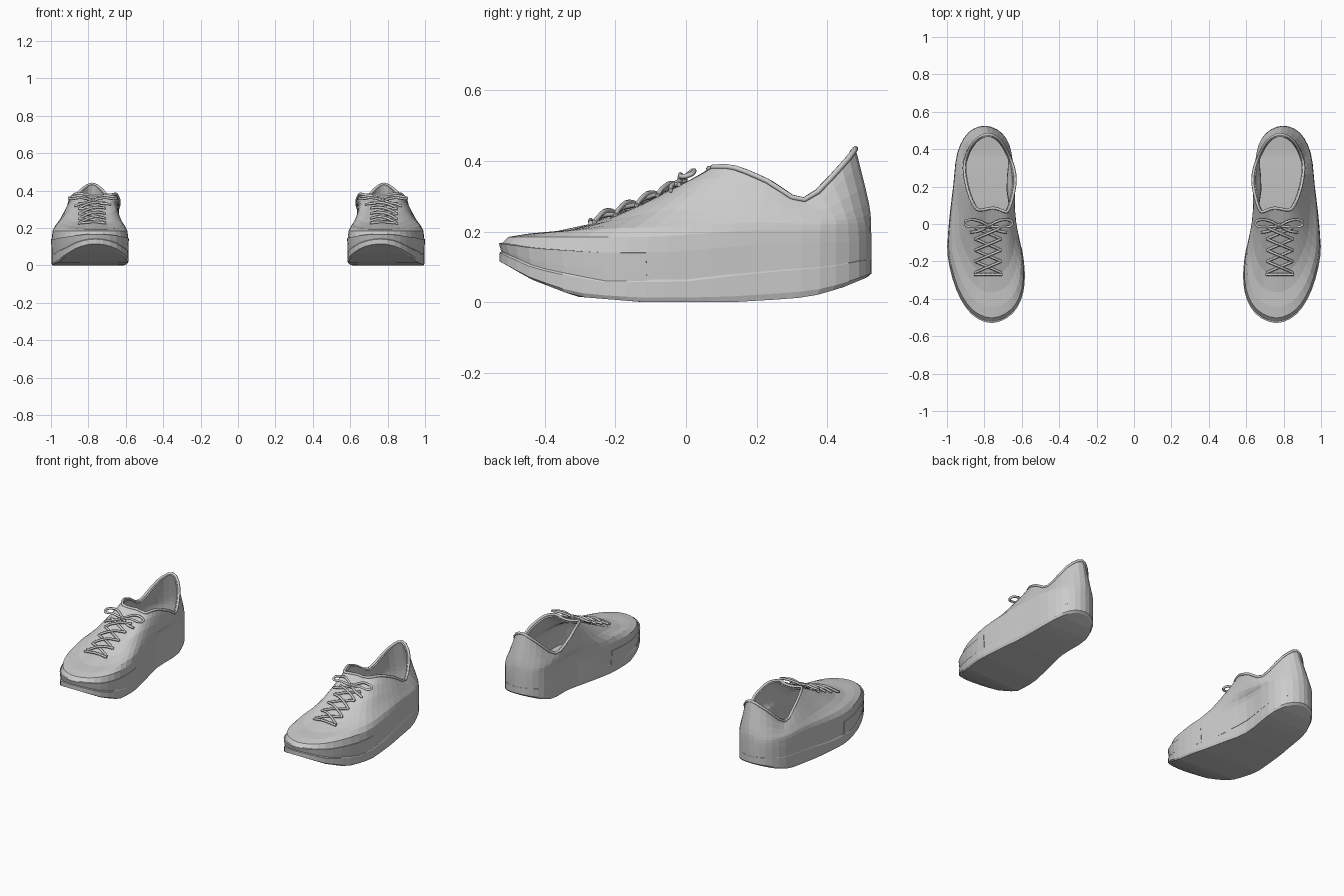
import bpy, bmesh
from mathutils import Vector
from mathutils.bvhtree import BVHTree

if "Cube" in bpy.data.objects:
    bpy.data.objects.remove(bpy.data.objects["Cube"])


def spline(p0, p1, p2, p3, t):
    return 0.5 * (2 * p1 + (p2 - p0) * t + (2 * p0 - 5 * p1 + 4 * p2 - p3) * t * t
                  + (3 * p1 - p0 - 3 * p2 + p3) * t ** 3)


def smooth(pts, n, closed):
    """Catmull-Rom curve through pts, n steps per span."""
    pts, m, out = [Vector(p) for p in pts], len(pts), []
    for i in range(m if closed else m - 1):
        idx = [i - 1, i, i + 1, i + 2]
        idx = [k % m if closed else min(max(k, 0), m - 1) for k in idx]
        out += [spline(*[pts[k] for k in idx], s / n) for s in range(n)]
    return out if closed else out + [pts[-1]]


def height(table, y):
    """Piecewise linear height along the shoe."""
    for (a, za), (b, zb) in zip(table, table[1:]):
        if y <= b:
            return za + (zb - za) * max(0, y - a) / (b - a)
    return table[-1][1]


def loft(name, rings, closed=True, cap=False, thickness=0):
    bm = bmesh.new()
    vs = [[bm.verts.new(p) for p in r] for r in rings]
    n = len(rings[0])
    for a, b in zip(vs, vs[1:]):
        for i in range(n if closed else n - 1):
            k = (i + 1) % n
            bm.faces.new((a[i], a[k], b[k], b[i]))
    if cap:  # crosswise strips over the lowest and highest ring
        for r in (vs[0], vs[-1]):
            for i in range(n // 2):
                quad = [r[i], r[i + 1], r[n - i - 1], r[(n - i) % n]]
                bm.faces.new(list(dict.fromkeys(quad)))
        bmesh.ops.recalc_face_normals(bm, faces=bm.faces)
    return finish(name, bm, thickness)


def finish(name, bm, thickness=0):
    me = bpy.data.meshes.new(name)
    bm.to_mesh(me)
    bm.free()
    ob = bpy.data.objects.new(name, me)
    bpy.context.collection.objects.link(ob)
    if thickness:
        mod = ob.modifiers.new("thickness", 'SOLIDIFY')
        mod.thickness, mod.offset = thickness, -1
    ob.modifiers.new("pair", 'MIRROR').use_mirror_merge = False
    return ob


def tube(name, pts, r, closed=False):
    cu = bpy.data.curves.new(name, 'CURVE')
    cu.dimensions, cu.bevel_depth, cu.bevel_resolution = '3D', r, 1
    cu.use_fill_caps = True
    sp = cu.splines.new('POLY')
    sp.points.add(len(pts) - 1)
    for q, p in zip(sp.points, pts):
        q.co = (*p, 1)
    sp.use_cyclic_u = closed
    ob = bpy.data.objects.new(name, cu)
    bpy.context.collection.objects.link(ob)
    ob.modifiers.new("pair", 'MIRROR').use_mirror_merge = False
    return ob


# Rings run toe centre -> outer side -> heel -> inner side
OUTLINE = [(.76, -.528), (.87, -.48), (.95, -.35), (.995, -.17), (.99, 0), (.967, .2),
           (.945, .38), (.885, .49), (.795, .525), (.705, .485), (.658, .38), (.668, .18),
           (.63, 0), (.59, -.2), (.592, -.36), (.65, -.478)]
MIDDLE = [(.765, -.27, .222), (.82, -.255, .222), (.875, -.2, .235), (.925, -.08, .255),
          (.94, .06, .26), (.945, .21, .255), (.93, .38, .24), (.88, .475, .26),
          (.79, .518, .28), (.70, .47, .26), (.655, .38, .24), (.64, .2, .255),
          (.635, .06, .265), (.635, -.08, .26), (.66, -.2, .238), (.705, -.255, .222)]
COLLAR = [(.755, .085, .375), (.79, .08, .375), (.82, .075, .38), (.845, .085, .383),
          (.875, .14, .38), (.90, .23, .343), (.905, .335, .29), (.855, .44, .385),
          (.78, .48, .435), (.71, .44, .385), (.655, .335, .29), (.635, .24, .338),
          (.65, .14, .38), (.675, .07, .378), (.70, .07, .378), (.725, .08, .375)]
SOLE_LOW = [(-.53, .11), (-.45, .065), (-.32, .016), (-.12, 0), (.13, 0), (.27, .008),
            (.36, .015), (.45, .04), (.525, .07)]
SOLE_HIGH = [(-.53, .145), (-.43, .1), (-.33, .08), (-.23, .062), (0, .065), (.15, .085),
             (.3, .1), (.4, .107), (.5, .125), (.525, .125)]
CREASE = [(-.5, .185), (-.1, .185), (.2, .205), (.5, .205)]

STEPS = 3
outline = smooth([(x, y, 0) for x, y in OUTLINE], STEPS, True)
middle = smooth(MIDDLE, STEPS, True)
collar = smooth(COLLAR, STEPS, True)
centre = Vector((.785, 0, 0))


def sole_ring(scale, frac):
    out = []
    for p in outline:
        lo, hi = height(SOLE_LOW, p.y), height(SOLE_HIGH, p.y)
        q = centre + (p - centre) * scale
        q.z = lo + (hi - lo) * frac
        out.append(q)
    return out


# Rocker sole with a slightly tucked bottom edge
loft("sole", [sole_ring(.975, 0), sole_ring(1, .2), sole_ring(1, .9),
              sole_ring(.985, 1), sole_ring(.95, 1)], cap=True)

# Upper: each spoke climbs from sole through crease and middle to collar
spokes = []
for p, m, c in zip(outline, middle, collar):
    base = p.lerp(m, .07)
    base.z = height(SOLE_HIGH, p.y) - .012
    crease = p.lerp(m, .1)
    crease.z = height(CREASE, p.y)
    spokes.append(smooth([base, crease, m, c], 3, False))
rings = [list(r) for r in zip(*spokes)]
upper = loft("upper", rings, thickness=.014)

# Toe bumper band around the front
half = 10
band = [[centre + (r[i] - centre) * 1.015 for i in range(-half, half + 1)] for r in rings[:3]]
for row, src in zip(band, rings):
    for q, i in zip(row, range(-half, half + 1)):
        q.z = src[i].z
loft("toe_bumper", band, closed=False, thickness=.008)

# Rolled edge around the foot opening
tube("collar_binding", collar, .008, True)

# Laces lie on the upper
bm = bmesh.new()
bm.from_mesh(upper.data)
surface = BVHTree.FromBMesh(bm)
bm.free()


def on_top(x, y, lift):
    hit = surface.ray_cast(Vector((x, y, 1)), Vector((0, 0, -1)))[0]
    return Vector((x, y, (hit.z if hit else .36) + lift))


def lace(name, a, b, bump):
    pts = []
    for k in range(7):
        t = k / 6
        lift = .007 + bump * 4 * t * (1 - t)
        pts.append(on_top(a[0] + (b[0] - a[0]) * t, a[1] + (b[1] - a[1]) * t, lift))
    tube(name, pts, .007)


LEFT, RIGHT, PITCH = .71, .85, .06
lace("lace_bar", (LEFT - .005, -.27), (RIGHT + .005, -.27), .004)
for k in range(4):
    y0, y1 = -.26 + k * PITCH, -.26 + (k + 1) * PITCH
    lace(f"lace_under_{k}", (LEFT, y0), (RIGHT, y1), .002)
    lace(f"lace_over_{k}", (RIGHT, y0), (LEFT, y1), .014)

# Bow: knot, two loops, two loose ends
knot = on_top(.777, -.01, .016)
bm = bmesh.new()
bmesh.ops.create_icosphere(bm, subdivisions=1, radius=.017)
bmesh.ops.translate(bm, vec=knot, verts=bm.verts)
finish("bow_knot", bm)
for side, s in (("inner", -1), ("outer", 1)):
    loop = [(0, 0, 0), (.06, .03, .025), (.115, .03, .018), (.127, .012, .01),
            (.11, -.004, .008), (.06, -.006, .014), (0, 0, 0)]
    tube(f"bow_loop_{side}", smooth([knot + Vector((s * x, y, z)) for x, y, z in loop], 3, False), .007)
    end = [knot] + [on_top(knot.x + s * d, knot.y - e, .012)
                    for d, e in ((.04, .022), (.07, .032), (.098, .034))]
    tube(f"bow_end_{side}", smooth(end, 2, False), .007)
